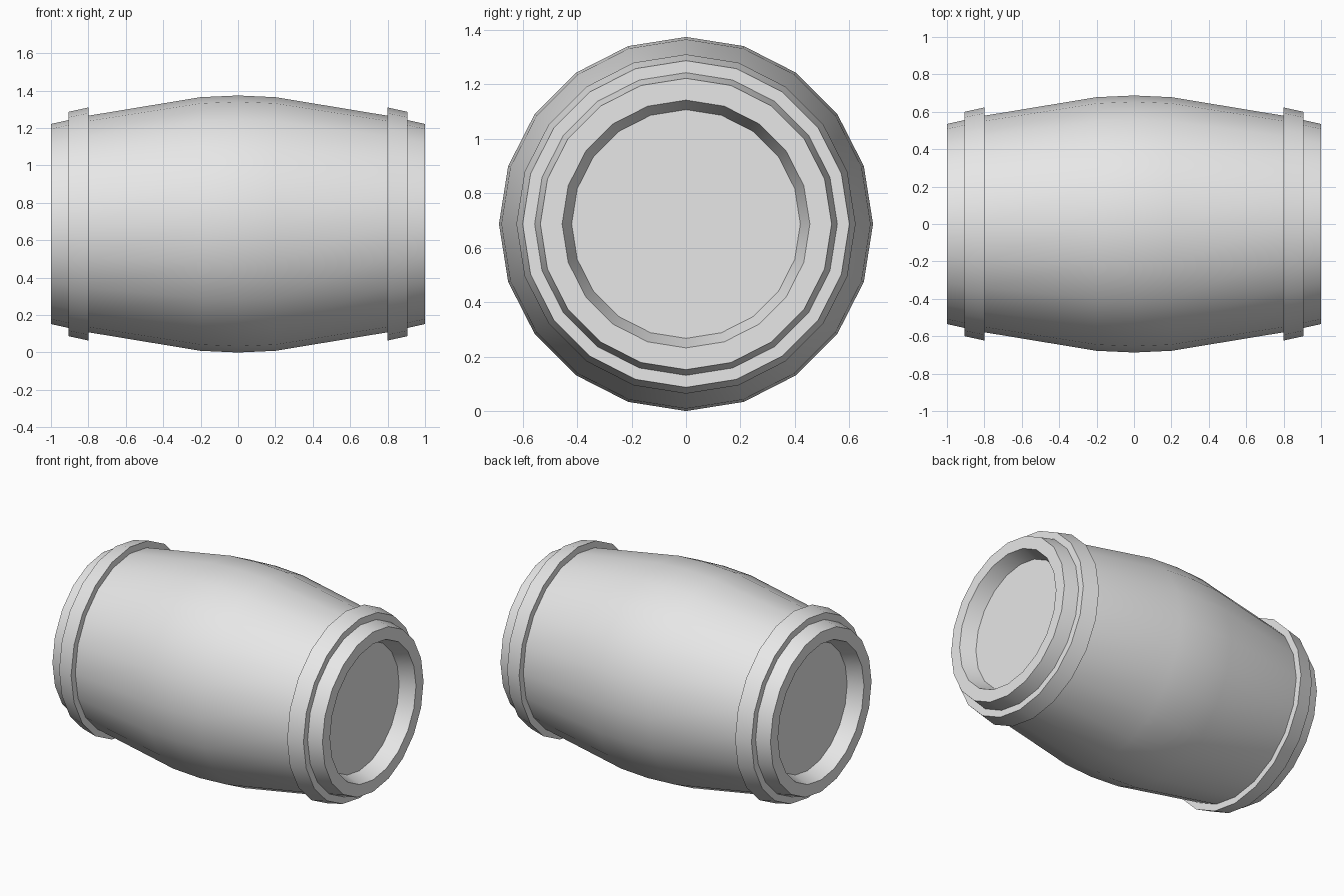
import bpy, bmesh, math

cube = bpy.data.objects.get("Cube")
if cube:
    bpy.data.objects.remove(cube, do_unlink=True)

SIDES = 20
CENTRE_Z = 0.687

grey = bpy.data.materials.new("light_grey")
grey.use_nodes = True
colour = (0.8, 0.8, 0.8, 1)
grey.diffuse_color = colour
grey.node_tree.nodes["Principled BSDF"].inputs["Base Color"].default_value = colour


def lathe(name, profile, closed=False):
    """Turn (x, radius) points about the lengthwise axis; open ends get flat caps."""
    bm = bmesh.new()
    rings = []
    for x, r in profile:
        angles = [2 * math.pi * i / SIDES for i in range(SIDES)]
        rings.append([bm.verts.new((x, r * math.sin(a), r * math.cos(a))) for a in angles])
    pairs = list(zip(rings, rings[1:]))
    if closed:
        pairs.append((rings[-1], rings[0]))
    else:
        bm.faces.new(rings[0])
        bm.faces.new(rings[-1])
    for a, b in pairs:
        for i in range(SIDES):
            j = (i + 1) % SIDES
            bm.faces.new((a[i], a[j], b[j], b[i]))
    bmesh.ops.recalc_face_normals(bm, faces=bm.faces)
    mesh = bpy.data.meshes.new(name)
    bm.to_mesh(mesh)
    bm.free()
    mesh.materials.append(grey)
    obj = bpy.data.objects.new(name, mesh)
    obj.location.z = CENTRE_Z
    bpy.context.collection.objects.link(obj)
    bpy.ops.object.select_all(action='DESELECT')
    obj.select_set(True)
    bpy.context.view_layer.objects.active = obj
    bpy.ops.object.shade_smooth_by_angle(angle=math.radians(30))
    return obj


# Bulging body with a recessed lid at each end
half = [(0.2, 0.678), (0.8, 0.579), (1.0, 0.535), (1.0, 0.455), (0.9, 0.42)]
mirrored = [(-x, r) for x, r in reversed(half)]
lathe("barrel_body", mirrored + [(0, CENTRE_Z)] + half)

# Tapered hoop near each end
for name, s in (("left_hoop", 1), ("right_hoop", -1)):
    lathe(name, [(s * 0.8, 0.54), (s * 0.8, 0.623), (s * 0.905, 0.6), (s * 0.905, 0.53)], closed=True)
